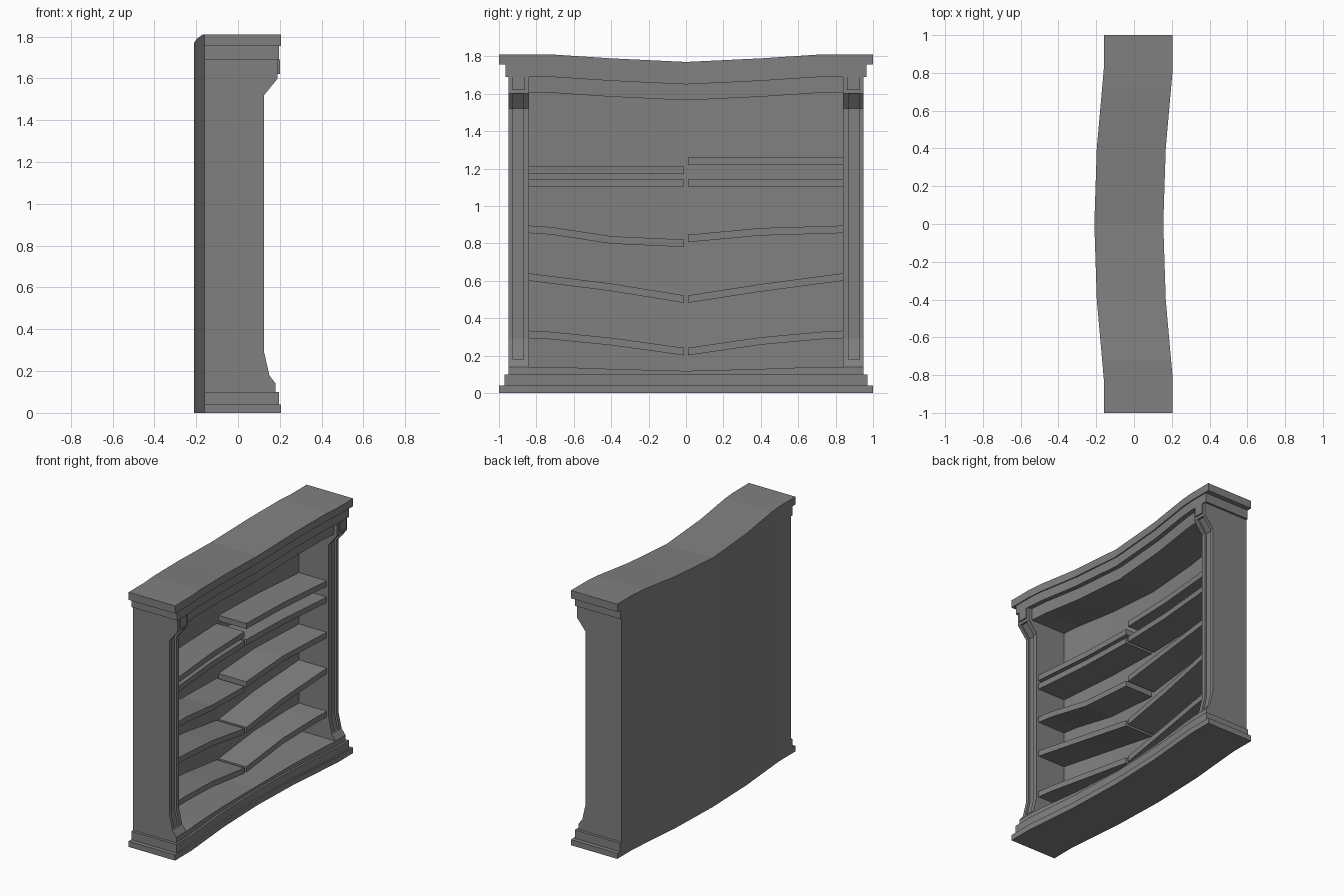
import bpy, bmesh

cube = bpy.data.objects.get("Cube")
if cube:
    bpy.data.objects.remove(cube, do_unlink=True)

grey = bpy.data.materials.new("plain_grey")
grey.use_nodes = True
colour = (0.216, 0.216, 0.216, 1)
grey.diffuse_color = colour
grey.node_tree.nodes["Principled BSDF"].inputs["Base Color"].default_value = colour


def lerp(points, t):
    """Piecewise linear value at t, for points sorted by their first number."""
    if t <= points[0][0]:
        return points[0][1]
    for (a, va), (b, vb) in zip(points, points[1:]):
        if t <= b:
            return va + (vb - va) * (t - a) / (b - a)
    return points[-1][1]


BOW = [(0, -0.05), (0.4, -0.037), (0.82, 0)]
SAG = [(0, -0.04), (0.4, -0.021), (0.72, 0)]
KNOTS = (-0.82, -0.72, -0.4, 0, 0.4, 0.72, 0.82)


def bow(y):
    return lerp(BOW, abs(y))


def sag(y):
    return lerp(SAG, abs(y))


def loft(name, sections):
    """Join closed cross-sections with equal point counts into a solid."""
    bm = bmesh.new()
    rings = [[bm.verts.new(p) for p in s] for s in sections]
    n = len(rings[0])
    for a, b in zip(rings, rings[1:]):
        for i in range(n):
            j = (i + 1) % n
            bm.faces.new((a[i], a[j], b[j], b[i]))
    bm.faces.new(rings[0])
    bm.faces.new(rings[-1])
    bmesh.ops.recalc_face_normals(bm, faces=bm.faces)
    mesh = bpy.data.meshes.new(name)
    bm.to_mesh(mesh)
    bm.free()
    mesh.materials.append(grey)
    obj = bpy.data.objects.new(name, mesh)
    bpy.context.collection.objects.link(obj)
    return obj


def slab(name, y0, y1, x0, x1, low, high):
    """Bowed board whose lower and upper heights are functions of y."""
    ys = [y0] + [k for k in KNOTS if y0 < k < y1] + [y1]
    loft(name, [[(x0 + bow(y), y, low(y)), (x1 + bow(y), y, low(y)),
                 (x1 + bow(y), y, high(y)), (x0 + bow(y), y, high(y))] for y in ys])


def level(z, amount=0):
    return lambda y: z + amount * sag(y)


BACK = -0.16

# Plinth, floor and back
slab("plinth_lower", -1, 1, BACK, 0.205, level(0), level(0.04))
slab("plinth_upper", -0.97, 0.97, BACK, 0.195, level(0.04), level(0.10))
slab("floor_board", -0.84, 0.84, BACK, 0.18, level(0.10), level(0.14, 0.55))
slab("back_panel", -0.945, 0.945, BACK, -0.11, level(0.10), level(1.70, 1))

# Crown moulding and the frieze under it
slab("crown_upper", -1, 1, BACK, 0.205, level(1.755, 1), level(1.81, 1))
slab("crown_lower", -0.965, 0.965, BACK, 0.197, level(1.69, 1), level(1.755, 1))
slab("frieze", -0.84, 0.84, BACK, 0.165, level(1.605, 1), level(1.69, 1))

# End panels: flared foot and bracket top, with a sunk strip down the front edge
FRONT = [(0.18, 0.10), (0.18, 0.14), (0.15, 0.18), (0.15, 0.18), (0.125, 0.29),
         (0.125, 1.52), (0.19, 1.60), (0.19, 1.60), (0.19, 1.69)]
SUNK = range(3, 7)


def end_section(y, depth):
    pts = [(x - (depth if i in SUNK else 0), y, z) for i, (x, z) in enumerate(FRONT)]
    return [(BACK, y, 0.10)] + pts + [(BACK, y, 1.69)]


for side, word in ((-1, "right"), (1, "left")):
    for part, ya, yb, depth in (("outer", 0.95, 0.925, 0), ("groove", 0.925, 0.87, 0.015),
                                ("inner", 0.87, 0.84, 0)):
        loft(f"{word}_end_panel_{part}",
             [end_section(side * ya, depth), end_section(side * yb, depth)])
    lo, hi = sorted((side * 0.93, side * 0.86))
    slab(f"{word}_bracket_block", lo, hi, 0.15, 0.2, level(1.62), level(1.69))

# Shelves: each half has its own set, given by height of the top along the width
CURVES = {
    "top": {-1: [(0, 1.21)], 1: [(0, 1.26)]},
    "upper": {-1: [(0, 1.145)], 1: [(0, 1.145)]},
    "middle": {-1: [(0, 0.82), (0.4, 0.838), (0.72, 0.887), (0.84, 0.895)],
               1: [(0, 0.845), (0.4, 0.882), (0.84, 0.895)]},
    "lower": {-1: [(0, 0.52), (0.4, 0.585), (0.84, 0.64)],
              1: [(0, 0.52), (0.4, 0.582), (0.84, 0.64)]},
    "bottom": {-1: [(0, 0.24), (0.4, 0.295), (0.72, 0.327), (0.84, 0.333)],
               1: [(0, 0.24), (0.4, 0.298), (0.72, 0.327), (0.84, 0.333)]},
}
for row, halves in CURVES.items():
    for side, curve in halves.items():
        lo, hi = sorted((side * 0.01, side * 0.84))
        slab(f"{'left' if side > 0 else 'right'}_{row}_shelf", lo, hi, -0.115, 0.108,
             lambda y, c=curve: lerp(c, abs(y)) - 0.04,
             lambda y, c=curve: lerp(c, abs(y)))
